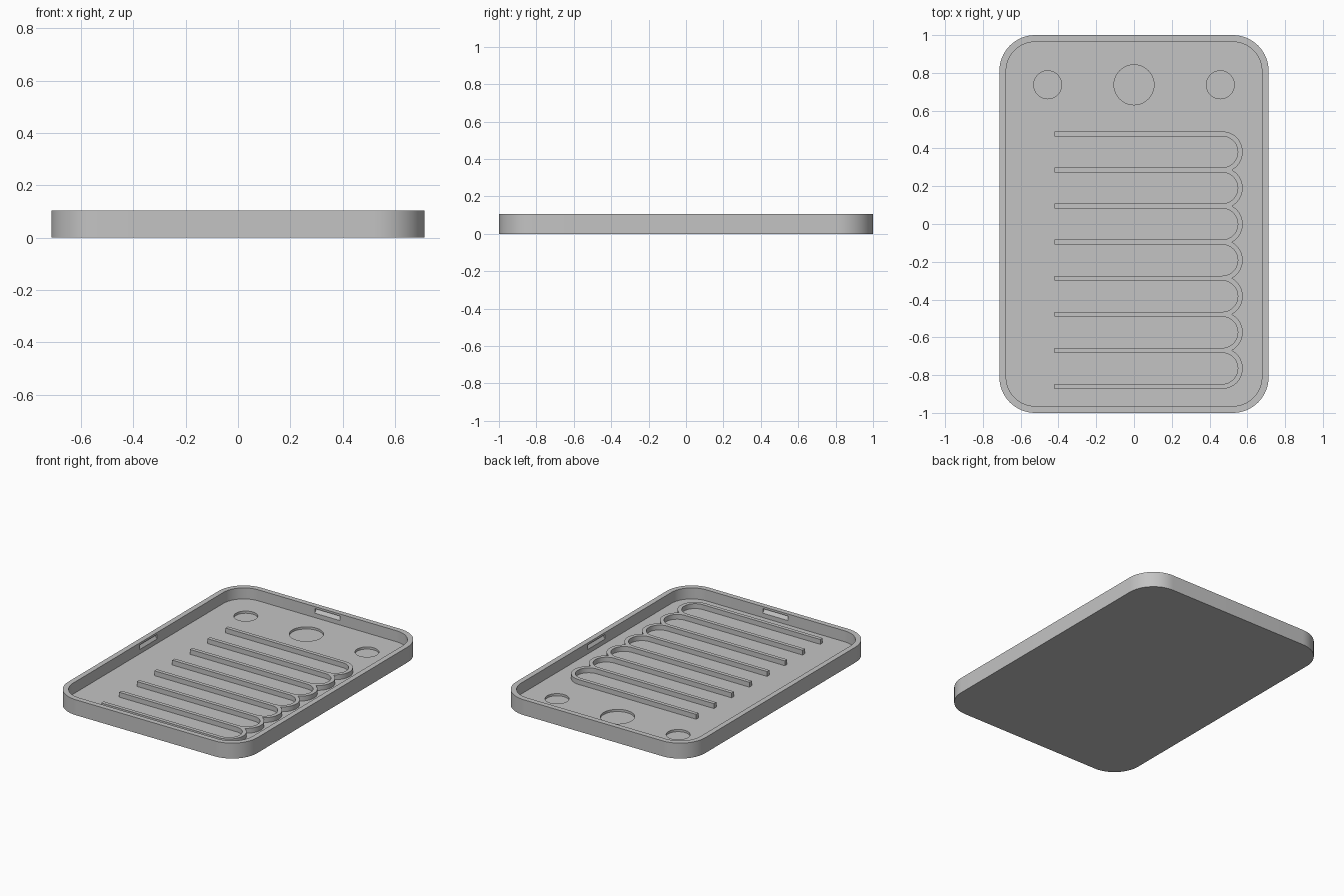
import bpy, bmesh
from math import sin, cos, pi, asin, sqrt

cube = bpy.data.objects.get("Cube")
if cube:
    bpy.data.objects.remove(cube, do_unlink=True)

HALF_X, HALF_Y, HEIGHT = 0.713, 1.0, 0.105
WALL, CORNER = 0.036, 0.19
FLOOR, RIB_TOP, RECESS = 0.03, 0.063, 0.015

grey = bpy.data.materials.new("light grey")
grey.use_nodes = True
grey.diffuse_color = (0.55, 0.55, 0.55, 1)
grey.node_tree.nodes["Principled BSDF"].inputs["Base Color"].default_value = (0.55, 0.55, 0.55, 1)


def arc(cx, cy, r, a0, a1, n):
    steps = [a0 + (a1 - a0) * i / n for i in range(n + 1)]
    return [(cx + r * cos(a), cy + r * sin(a)) for a in steps]


def rounded_rect(inset):
    r = CORNER - inset
    x, y = HALF_X - CORNER, HALF_Y - CORNER
    points = []
    for i, (sx, sy) in enumerate(((1, 1), (-1, 1), (-1, -1), (1, -1))):
        points += arc(sx * x, sy * y, r, i * pi / 2, (i + 1) * pi / 2, 16)
    return points


def loft(bm, loops):
    """Join stacked loops of 3D points and cap both ends."""
    rings = [[bm.verts.new(p) for p in loop] for loop in loops]
    for a, b in zip(rings, rings[1:]):
        for i in range(len(a)):
            j = (i + 1) % len(a)
            bm.faces.new((a[i], a[j], b[j], b[i]))
    bm.faces.new(rings[0][::-1])
    bm.faces.new(rings[-1])


def at_height(points, z):
    return [(x, y, z) for x, y in points]


def finish(bm, name):
    bmesh.ops.recalc_face_normals(bm, faces=bm.faces)
    mesh = bpy.data.meshes.new(name)
    bm.to_mesh(mesh)
    bm.free()
    mesh.materials.append(grey)
    obj = bpy.data.objects.new(name, mesh)
    bpy.context.collection.objects.link(obj)
    return obj


def select_only(obj):
    bpy.ops.object.select_all(action='DESELECT')
    obj.select_set(True)
    bpy.context.view_layer.objects.active = obj


# Tray shell: outer wall, rim, inner wall and floor
bm = bmesh.new()
outer, inner = rounded_rect(0), rounded_rect(WALL)
loft(bm, [at_height(outer, 0), at_height(outer, HEIGHT),
          at_height(inner, HEIGHT), at_height(inner, FLOOR)])
tray = finish(bm, "tray")

# Cutters: round floor recesses and a sloped catch slot in each wall
bm = bmesh.new()
for x, r in ((-0.457, 0.074), (0, 0.106), (0.457, 0.074)):
    circle = arc(x, 0.737, r, 0, 2 * pi, 48)[:-1]
    loft(bm, [at_height(circle, RECESS), at_height(circle, FLOOR + 0.01)])

slot = ((-0.01, 0.06), (0, 0.06), (0.022, 0.091), (-0.01, 0.091))
for i in range(4):
    c, s = (1, 0, -1, 0)[i], (0, 1, 0, -1)[i]
    reach = (HALF_Y if i % 2 else HALF_X) - WALL
    loft(bm, [[(c * (reach + d) - s * w, s * (reach + d) + c * w, z) for d, z in slot]
              for w in (-0.095, 0.095)])
cutter = finish(bm, "recess_cutter")
cutter.hide_render = True

cut = tray.modifiers.new("recesses", 'BOOLEAN')
cut.operation = 'DIFFERENCE'
cut.solver = 'EXACT'
cut.object = cutter
select_only(tray)
bpy.ops.object.modifier_apply(modifier=cut.name)
bpy.data.objects.remove(cutter, do_unlink=True)

# Comb of parallel ribs joined by half-round bends along the left side
PITCH, HALF_RIB, BENDS = 0.191, 0.013, 7
START_X, BEND_X, FIRST_Y = -0.42, 0.467, 0.3815
r_out, r_in = PITCH / 2 + HALF_RIB, PITCH / 2 - HALF_RIB
cusp = asin(PITCH / 2 / r_out)
centres = [FIRST_Y - i * PITCH for i in range(BENDS)]

outline = [(START_X, centres[0] + r_out)]
for i, y in enumerate(centres):
    a0 = pi / 2 if i == 0 else cusp
    a1 = -pi / 2 if i == BENDS - 1 else -cusp
    points = arc(BEND_X, y, r_out, a0, a1, 24)
    outline += points if i == 0 else points[1:]
outline.append((START_X, centres[-1] - r_out))
for y in reversed(centres):
    outline.append((START_X, y - r_in))
    outline += arc(BEND_X, y, r_in, -pi / 2, pi / 2, 24)
    outline.append((START_X, y + r_in))

bm = bmesh.new()
loft(bm, [at_height(outline, FLOOR - 0.005), at_height(outline, RIB_TOP)])
ribs = finish(bm, "drainage_ribs")
tri = ribs.modifiers.new("triangulate", 'TRIANGULATE')
tri.min_vertices = 5

for obj in (tray, ribs):
    select_only(obj)
    bpy.ops.object.shade_smooth_by_angle()
